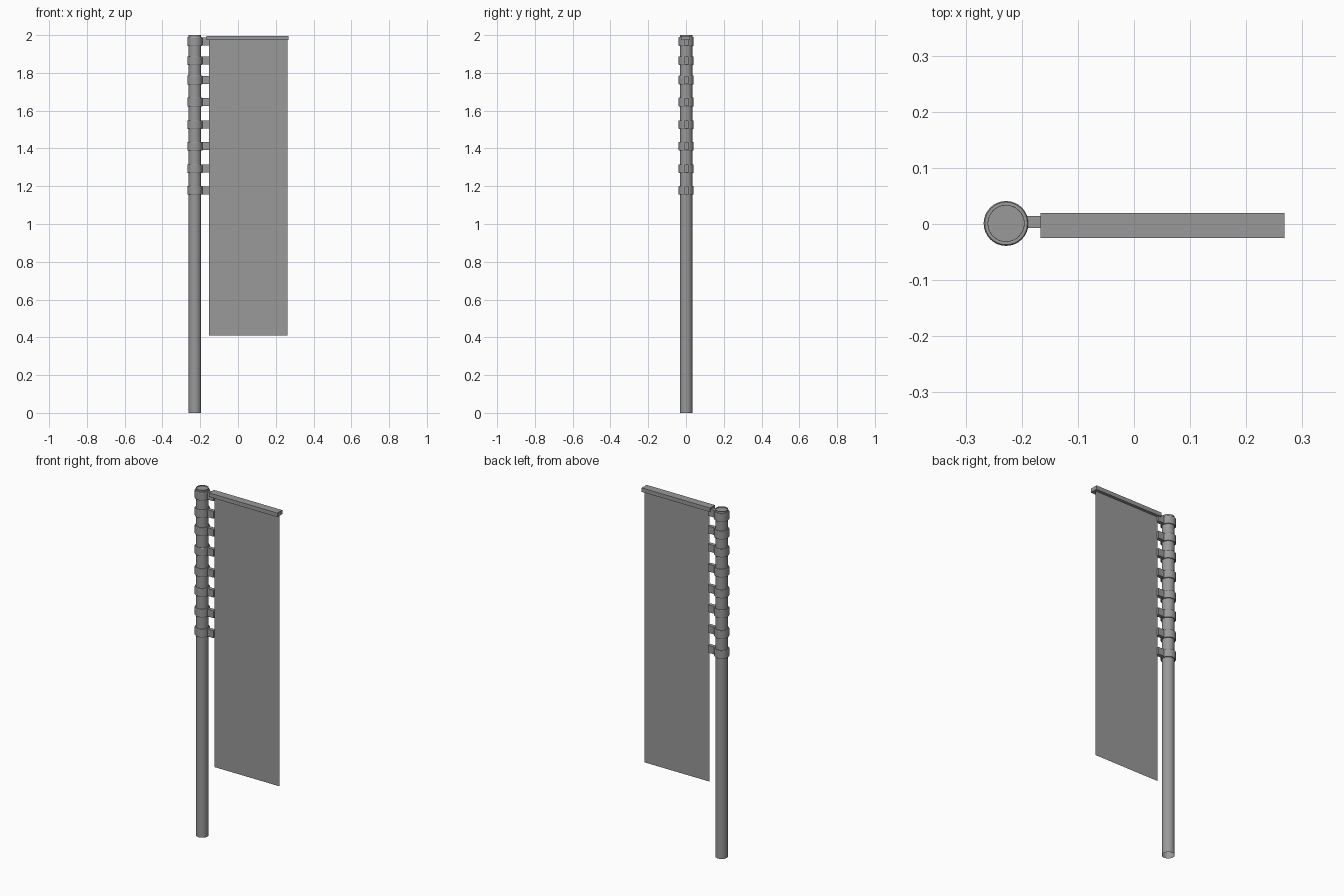
import bpy, bmesh
from mathutils import Matrix

if "Cube" in bpy.data.objects:
    bpy.data.objects.remove(bpy.data.objects["Cube"])

POLE_X, POLE_Y = -0.228, 0.001

# Dark grey material shared by all parts
grey = bpy.data.materials.new("dark_grey")
grey.diffuse_color = (0.32, 0.32, 0.32, 1)
grey.use_nodes = True
grey.node_tree.nodes["Principled BSDF"].inputs["Base Color"].default_value = grey.diffuse_color


def make_object(name, bm):
    mesh = bpy.data.meshes.new(name)
    bm.to_mesh(mesh)
    bm.free()
    mesh.materials.append(grey)
    ob = bpy.data.objects.new(name, mesh)
    bpy.context.collection.objects.link(ob)
    return ob


def smooth(ob):
    bpy.ops.object.select_all(action='DESELECT')
    ob.select_set(True)
    bpy.context.view_layer.objects.active = ob
    bpy.ops.object.shade_smooth_by_angle()


def box(name, x0, x1, y0, y1, z0, z1):
    bm = bmesh.new()
    m = Matrix.Translation(((x0 + x1) / 2, (y0 + y1) / 2, (z0 + z1) / 2))
    m = m @ Matrix.Diagonal((x1 - x0, y1 - y0, z1 - z0, 1))
    bmesh.ops.create_cube(bm, size=1, matrix=m)
    return make_object(name, bm)


def lathe(name, profile, closed=False, steps=32):
    # Spin an (r, z) profile around the pole axis
    bm = bmesh.new()
    vs = [bm.verts.new((POLE_X + r, POLE_Y, z)) for r, z in profile]
    pairs = list(zip(vs, vs[1:])) + ([(vs[-1], vs[0])] if closed else [])
    edges = [bm.edges.new(p) for p in pairs]
    bmesh.ops.spin(bm, geom=vs + edges, cent=(POLE_X, POLE_Y, 0), axis=(0, 0, 1),
                   angle=6.283185307, steps=steps, use_merge=True)
    bmesh.ops.remove_doubles(bm, verts=bm.verts, dist=1e-5)
    bmesh.ops.recalc_face_normals(bm, faces=bm.faces)
    ob = make_object(name, bm)
    smooth(ob)
    return ob


# Pole: open at the foot, shallow lip around the capped top
lathe("pole", [(0.033, 0), (0.033, 2.0), (0.032, 2.0), (0.032, 1.994), (0, 1.994)])

# Rings around the pole, each with a tab reaching the banner
for i, z in enumerate([1.966, 1.865, 1.762, 1.646, 1.526, 1.412, 1.293, 1.178]):
    h = 0.023
    lathe(f"ring_{i + 1}", [(0.032, z - h), (0.038, z - h), (0.04, z - h + 0.003),
                            (0.04, z + h - 0.003), (0.038, z + h), (0.032, z + h)],
          closed=True)
    box(f"tab_{i + 1}", POLE_X + 0.036, -0.151, -0.007, 0.014, z - 0.021, z + 0.021)

# Top bar
box("top_bar", -0.167, 0.268, -0.025, 0.02, 1.973, 1.996)

# Hanging banner: a single thin sheet
bm = bmesh.new()
corners = [(-0.153, 0.411), (0.261, 0.411), (0.261, 1.975), (-0.153, 1.975)]
bm.faces.new([bm.verts.new((x, 0.003, z)) for x, z in corners])
make_object("banner", bm)
